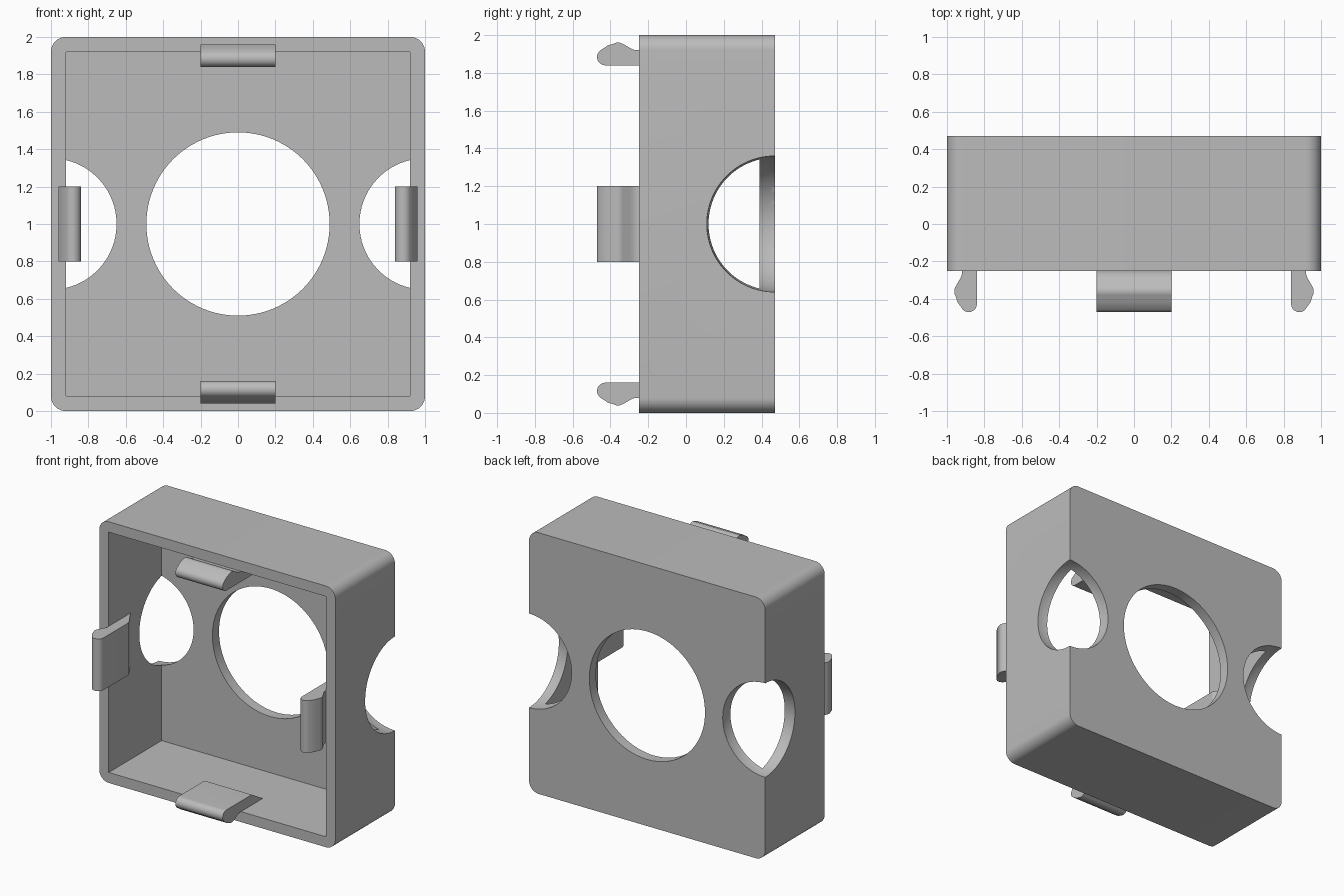
import bpy, bmesh, math
from mathutils import Matrix, Vector

default = bpy.data.objects.get("Cube")
if default:
    bpy.data.objects.remove(default, do_unlink=True)

FRONT, BACK, WALL = -0.25, 0.47, 0.08
MID = Vector((0, 0, 1))

grey = bpy.data.materials.new("plain grey")
grey.use_nodes = True
colour = (0.5, 0.5, 0.5, 1)
grey.diffuse_color = colour
grey.node_tree.nodes["Principled BSDF"].inputs["Base Color"].default_value = colour


def finish(bm, name):
    """Turn a bmesh into a grey object."""
    bmesh.ops.recalc_face_normals(bm, faces=bm.faces[:])
    mesh = bpy.data.meshes.new(name)
    bm.to_mesh(mesh)
    bm.free()
    mesh.materials.append(grey)
    obj = bpy.data.objects.new(name, mesh)
    bpy.context.collection.objects.link(obj)
    return obj


def box(name, low, high):
    bm = bmesh.new()
    low, high = Vector(low), Vector(high)
    place = Matrix.Translation((low + high) / 2) @ Matrix.Diagonal((*(high - low), 1))
    bmesh.ops.create_cube(bm, size=1, matrix=place)
    return finish(bm, name)


def select_only(obj):
    bpy.ops.object.select_all(action="DESELECT")
    obj.select_set(True)
    bpy.context.view_layer.objects.active = obj


def smooth(obj):
    select_only(obj)
    bpy.ops.object.shade_smooth_by_angle(angle=math.radians(30))


def cut(target, cutter):
    """Subtract the cutter, then drop it."""
    cutter.hide_render = True
    mod = target.modifiers.new("cut", "BOOLEAN")
    mod.operation = "DIFFERENCE"
    mod.solver = "EXACT"
    mod.object = cutter
    select_only(target)
    bpy.ops.object.modifier_apply(modifier=mod.name)
    bpy.data.objects.remove(cutter, do_unlink=True)


# Housing block, rounded on its four front-to-back edges
housing = box("housing", (-1, FRONT, 0), (1, BACK, 2))
bm = bmesh.new()
bm.from_mesh(housing.data)
long_edges = [e for e in bm.edges if abs(e.verts[0].co.y - e.verts[1].co.y) > 0.1]
bmesh.ops.bevel(bm, geom=long_edges, offset=WALL, segments=10, profile=0.5, affect="EDGES")
bm.to_mesh(housing.data)
bm.free()

# Hollow, open to the front
inner = 1 - WALL
cut(housing, box("hollow_cutter", (-inner, FRONT - 0.2, WALL), (inner, BACK - WALL, 2 - WALL)))

# Round window through the back wall
bm = bmesh.new()
bmesh.ops.create_cone(bm, cap_ends=True, segments=96, radius1=0.49, radius2=0.49, depth=0.4,
                      matrix=Matrix.Translation((0, BACK, 1)) @ Matrix.Rotation(math.pi / 2, 4, "X"))
cut(housing, finish(bm, "window_cutter"))

# Spherical notches over the left and right back edges
for side in (-1, 1):
    bm = bmesh.new()
    bmesh.ops.create_uvsphere(bm, u_segments=96, v_segments=48, radius=0.36,
                              matrix=Matrix.Translation((side, BACK, 1)))
    cut(housing, finish(bm, "notch_cutter"))
smooth(housing)

# Snap clip outline as (depth, distance from centre): tip, barb, neck, sloped root
outline = [(-0.12, 0.84)]
for i in range(13):
    a = math.radians(270 - i * 11.5)
    outline.append((-0.427 + 0.044 * math.cos(a), 0.884 + 0.044 * math.sin(a)))
outline += [(-0.415, 0.945)]
for i in range(9):
    a = math.radians(122 - i * 8)
    outline.append((-0.36 + 0.05 * math.cos(a), 0.911 + 0.05 * math.sin(a)))
outline += [(-0.30, 0.934), (-0.285, 0.926), (-0.27, 0.921), (FRONT, 0.92),
            (-0.24, 0.925), (0.01, 0.925), (0.015, 0.92)]


def clip(name, angle):
    bm = bmesh.new()
    face = bm.faces.new([bm.verts.new((-0.2, y, r)) for y, r in outline])
    grown = bmesh.ops.extrude_face_region(bm, geom=[face])["geom"]
    bmesh.ops.translate(bm, vec=(0.4, 0, 0),
                        verts=[v for v in grown if isinstance(v, bmesh.types.BMVert)])
    bmesh.ops.transform(bm, verts=bm.verts[:],
                        matrix=Matrix.Translation(MID) @ Matrix.Rotation(angle, 4, "Y"))
    smooth(finish(bm, name))


for i, name in enumerate(("top_clip", "left_clip", "bottom_clip", "right_clip")):
    clip(name, i * math.pi / 2)
